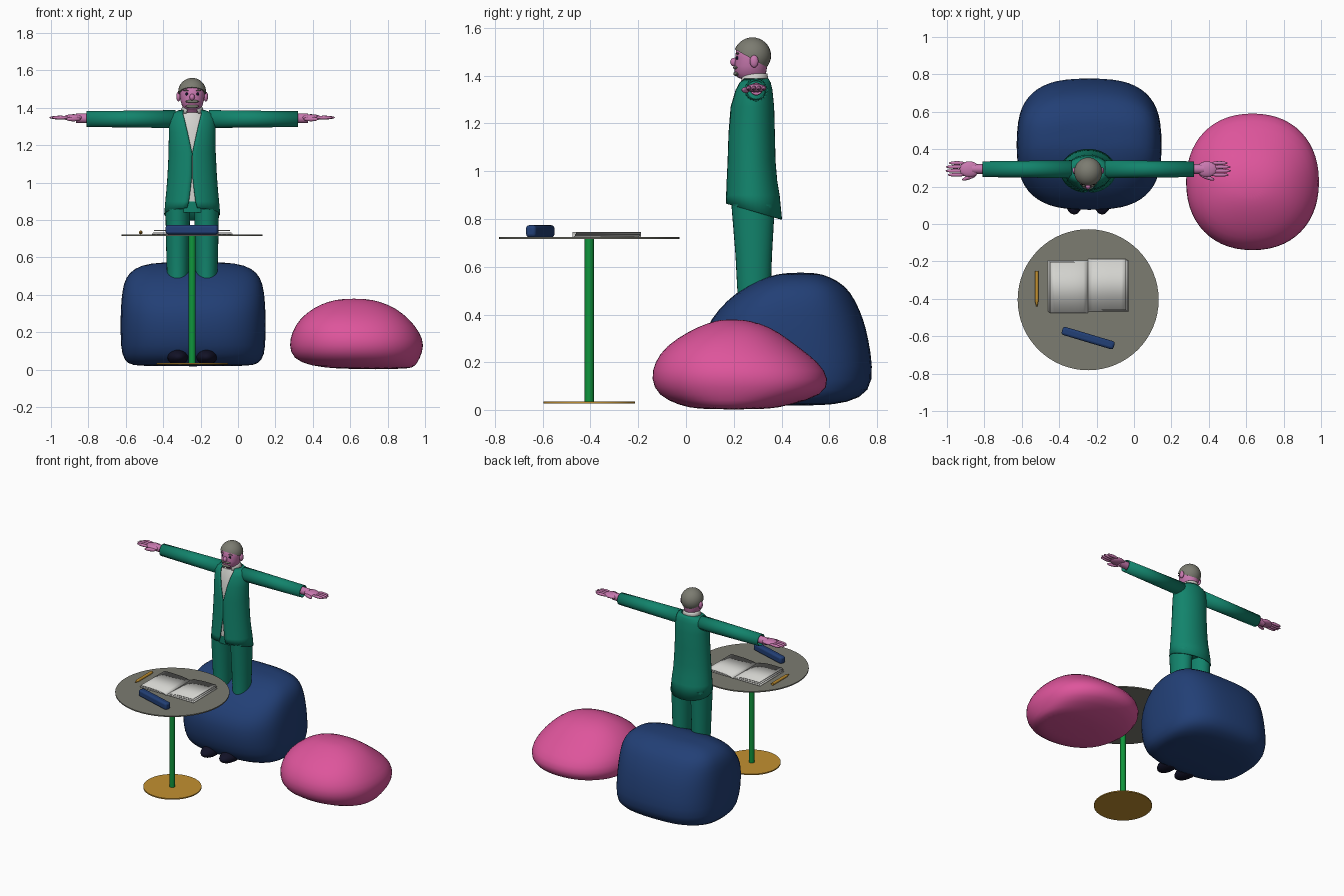
import bpy, bmesh, math
from mathutils import Vector

cube = bpy.data.objects.get("Cube")
if cube:
    bpy.data.objects.remove(cube)


def material(name, r, g, b):
    m = bpy.data.materials.new(name)
    m.use_nodes = True
    m.diffuse_color = (r, g, b, 1)
    m.node_tree.nodes["Principled BSDF"].inputs["Base Color"].default_value = (r, g, b, 1)
    return m


suit = material("suit green", .006, .23, .15)
pink = material("cushion pink", .73, .09, .33)
navy = material("navy blue", .016, .05, .18)
grey = material("warm grey", .2, .2, .165)
gold = material("gold", .54, .28, .03)
pole_green = material("pole green", .005, .3, .045)
white = material("paper white", .65, .65, .62)
skin = material("skin pink", .58, .19, .43)
dark = material("dark leather", .006, .006, .02)

MAN_X = -.245   # centre line of the standing figure
TABLE = (-.245, -.405)


def finish(obj, name, mat, angle=40, solid=0, subsurf=0):
    obj.name = obj.data.name = name
    obj.data.materials.clear()
    obj.data.materials.append(mat)
    obj.data.shade_smooth()
    obj.data.set_sharp_from_angle(angle=math.radians(angle))
    if solid:
        obj.modifiers.new("thickness", 'SOLIDIFY').thickness = solid
    if subsurf:
        mod = obj.modifiers.new("soften", 'SUBSURF')
        mod.levels = mod.render_levels = subsurf
    return obj


def from_bmesh(bm, name, mat, **style):
    bmesh.ops.recalc_face_normals(bm, faces=bm.faces)
    mesh = bpy.data.meshes.new(name)
    bm.to_mesh(mesh)
    bm.free()
    obj = bpy.data.objects.new(name, mesh)
    bpy.context.collection.objects.link(obj)
    return finish(obj, name, mat, **style)


def loft(name, mat, rows, dx=0, power=2, n=28, **style):
    """Rows are (z, x0, x1, y0, y1) and optionally a front opening half width."""
    bm = bmesh.new()
    is_open = len(rows[0]) > 5
    rings = []
    for z, x0, x1, y0, y1, *gap in rows:
        rx, ry = (x1 - x0) / 2, (y1 - y0) / 2
        d = math.asin(gap[0] / rx) if is_open else 0
        ring = []
        for i in range(n + is_open):
            a = -math.pi / 2 + d + (2 * math.pi - 2 * d) * i / n
            c, s = math.cos(a), math.sin(a)
            ring.append(bm.verts.new((
                dx + (x0 + x1) / 2 + rx * math.copysign(abs(c) ** (2 / power), c),
                (y0 + y1) / 2 + ry * math.copysign(abs(s) ** (2 / power), s), z)))
        rings.append(ring)
    for low, high in zip(rings, rings[1:]):
        for i in range(n):
            j = i + 1 if is_open else (i + 1) % n
            bm.faces.new((low[i], low[j], high[j], high[i]))
    if not is_open:
        bm.faces.new(rings[0][::-1])
        bm.faces.new(rings[-1])
    return from_bmesh(bm, name, mat, **style)


def blob(name, mat, loc, scale, turn=0):
    bpy.ops.mesh.primitive_uv_sphere_add(segments=20, ring_count=12, location=loc,
                                         rotation=(0, 0, turn))
    obj = bpy.context.object
    obj.scale = scale
    return finish(obj, name, mat, angle=180)


def rod(name, mat, loc, r1, r2, length, rotation=(0, 0, 0), fill='NGON', sides=24, **style):
    bpy.ops.mesh.primitive_cone_add(vertices=sides, radius1=r1, radius2=r2, depth=length,
                                    location=loc, rotation=rotation, end_fill_type=fill)
    return finish(bpy.context.object, name, mat, **style)


# Beanbags
loft("blue_beanbag", navy, [
    (.018, -.3, .3, .25, .56), (.03, -.35, .35, .18, .68), (.075, -.385, .385, .11, .775),
    (.18, -.39, .39, .075, .785), (.3, -.39, .39, .07, .765), (.38, -.385, .385, .1, .745),
    (.46, -.375, .375, .17, .71), (.52, -.345, .345, .25, .67), (.56, -.28, .28, .34, .6),
    (.576, -.17, .17, .42, .54)], dx=-.24, power=2.8, angle=180, subsurf=1)
loft("pink_beanbag", pink, [
    (.002, .55, .92, .05, .35), (.02, .38, .95, -.03, .43), (.06, .29, .975, -.12, .58),
    (.13, .27, 1, -.15, .605), (.2, .285, .975, -.135, .56), (.27, .325, .92, -.085, .465),
    (.33, .4, .845, .01, .385), (.365, .48, .76, .09, .31), (.38, .56, .68, .15, .23)],
    power=2.2, angle=180, subsurf=1)

# Table
rod("table_top", grey, (*TABLE, .72), .377, .377, .008, sides=64)
rod("table_pole", pole_green, (*TABLE, .376), .019, .019, .684)
rod("table_base", gold, (*TABLE, .032), .192, .192, .008, sides=48)

# Open book made of curved sheets on each side of the spine
for side, label in ((-1, "right"), (1, "left")):
    for k in range(3):
        bm = bmesh.new()
        width = .215 - .006 * k
        edges = []
        for i in range(9):
            u = i / 8
            x = MAN_X + side * width * u
            z = .728 + .009 * k * (1 - (1 - u) ** 5)
            edges.append([bm.verts.new((x, y + .004 * k * side, z)) for y in (-.468, -.196)])
        for a, b in zip(edges, edges[1:]):
            bm.faces.new((a[0], b[0], b[1], a[1]))
        from_bmesh(bm, f"book_{label}_sheet_{k + 1}", white, solid=.004)

# Pen and pencil case
rod("pen", gold, (-.52, -.33, .734), .01, .01, .16, (math.pi / 2, 0, 0), sides=12)
rod("pen_tip", gold, (-.52, -.425, .734), .01, .003, .03, (math.pi / 2, 0, 0), sides=12)
bpy.ops.mesh.primitive_cube_add(size=1, location=(-.245, -.61, .749), rotation=(0, 0, -.29))
case = bpy.context.object
case.dimensions = (.29, .045, .05)
bpy.context.view_layer.update()
bpy.ops.object.transform_apply(location=False, rotation=False, scale=True)
finish(case, "pencil_case", navy)
bevel = case.modifiers.new("rounding", 'BEVEL')
bevel.width, bevel.segments = .013, 3

# Jacket with an open front and a hem that drops towards the back
jacket = loft("jacket", suit, [
    (.84, -.15, .15, .165, .402, .028), (.9, -.144, .144, .167, .392, .018),
    (.96, -.138, .138, .17, .382, .01), (1.04, -.132, .132, .174, .375, .001),
    (1.16, -.126, .126, .178, .372, .001), (1.27, -.125, .125, .185, .369, .025),
    (1.34, -.125, .125, .203, .362, .042), (1.37, -.11, .11, .216, .355, .05),
    (1.388, -.07, .07, .228, .345, .048)], dx=MAN_X, n=36, angle=60, solid=.006)
for v in jacket.data.vertices:
    if v.co.z < .85:
        v.co.z = .865 - (v.co.y - .165) * .28

# Shirt and collar
loft("shirt", white, [
    (.9, -.12, .12, .185, .365), (1.04, -.12, .12, .188, .36), (1.16, -.115, .115, .192, .358),
    (1.27, -.112, .112, .198, .354), (1.34, -.105, .105, .216, .348),
    (1.375, -.06, .06, .23, .335)], dx=MAN_X)
loft("collar", white, [
    (1.372, -.066, .066, .222, .346, .034), (1.4, -.056, .056, .228, .342, .022),
    (1.41, -.05, .05, .235, .34, .02)], dx=MAN_X, solid=.005)

# Trousers, shoes, sleeves and hands
loft("trouser_hips", suit, [(.84, -.125, .125, .195, .37), (.93, -.122, .122, .19, .37)], dx=MAN_X)
for s, label in ((-1, "right"), (1, "left")):
    loft(f"{label}_trouser_leg", suit, [
        (.08, -.05, .05, .2, .33), (.5, -.058, .058, .215, .355), (.65, -.062, .062, .207, .36),
        (.86, -.066, .066, .19, .372)], dx=MAN_X + s * .077)
    blob(f"{label}_shoe", dark, (MAN_X + s * .078, .165, .068), (.056, .115, .042), -s * .04)

    def at(x, y, z):
        return (MAN_X + s * x, y, z)

    along = (0, s * math.pi / 2, 0)
    rod(f"{label}_sleeve", suit, at(.327, .293, 1.34), .048, .042, .476, along,
        fill='NOTHING', solid=.005)
    rod(f"{label}_wrist", skin, at(.57, .294, 1.344), .027, .025, .1, along)
    blob(f"{label}_palm", skin, at(.635, .293, 1.348), (.055, .042, .018))
    for k in range(4):
        reach = (.068, .08, .078, .062)[k]
        blob(f"{label}_finger_{k + 1}", skin, at(.67 + reach / 2, .263 + .021 * k, 1.348),
             (reach / 2 + .013, .01, .01))
    blob(f"{label}_thumb", skin, at(.635, .25, 1.34), (.042, .011, .012), -s * .35)

# Head
loft("head", skin, [
    (1.35, -.042, .042, .24, .335), (1.385, -.042, .042, .235, .335),
    (1.393, -.04, .04, .215, .33), (1.41, -.054, .054, .204, .335),
    (1.44, -.063, .063, .203, .34), (1.475, -.067, .067, .206, .345),
    (1.51, -.066, .066, .21, .343), (1.54, -.045, .045, .235, .32)], dx=MAN_X, angle=180)
blob("nose", skin, (MAN_X, .202, 1.457), (.014, .017, .018))
for s, label in ((-1, "right"), (1, "left")):
    blob(f"{label}_ear", skin, (MAN_X + s * .073, .285, 1.46), (.012, .018, .026))
    blob(f"{label}_eye", dark, (MAN_X + s * .029, .216, 1.474), (.009, .008, .008))
    blob(f"{label}_eyebrow", grey, (MAN_X + s * .03, .217, 1.493), (.017, .007, .004))
blob("moustache", grey, (MAN_X, .211, 1.434), (.036, .014, .009))
blob("chin_beard", grey, (MAN_X, .212, 1.408), (.036, .014, .01))

# Hair: a rounded cap cut along a slope from forehead to nape
bm = bmesh.new()
bmesh.ops.create_uvsphere(bm, u_segments=28, v_segments=18, radius=1)
for v in bm.verts:
    v.co = Vector((MAN_X + v.co.x * .075, .278 + v.co.y * .078, 1.484 + v.co.z * .076))
cut = bmesh.ops.bisect_plane(bm, geom=bm.verts[:] + bm.edges[:] + bm.faces[:],
                             plane_co=(0, .2, 1.513), plane_no=(0, .56, 1), clear_inner=True)
bmesh.ops.holes_fill(bm, edges=[e for e in cut["geom_cut"] if isinstance(e, bmesh.types.BMEdge)])
from_bmesh(bm, "hair", grey)
